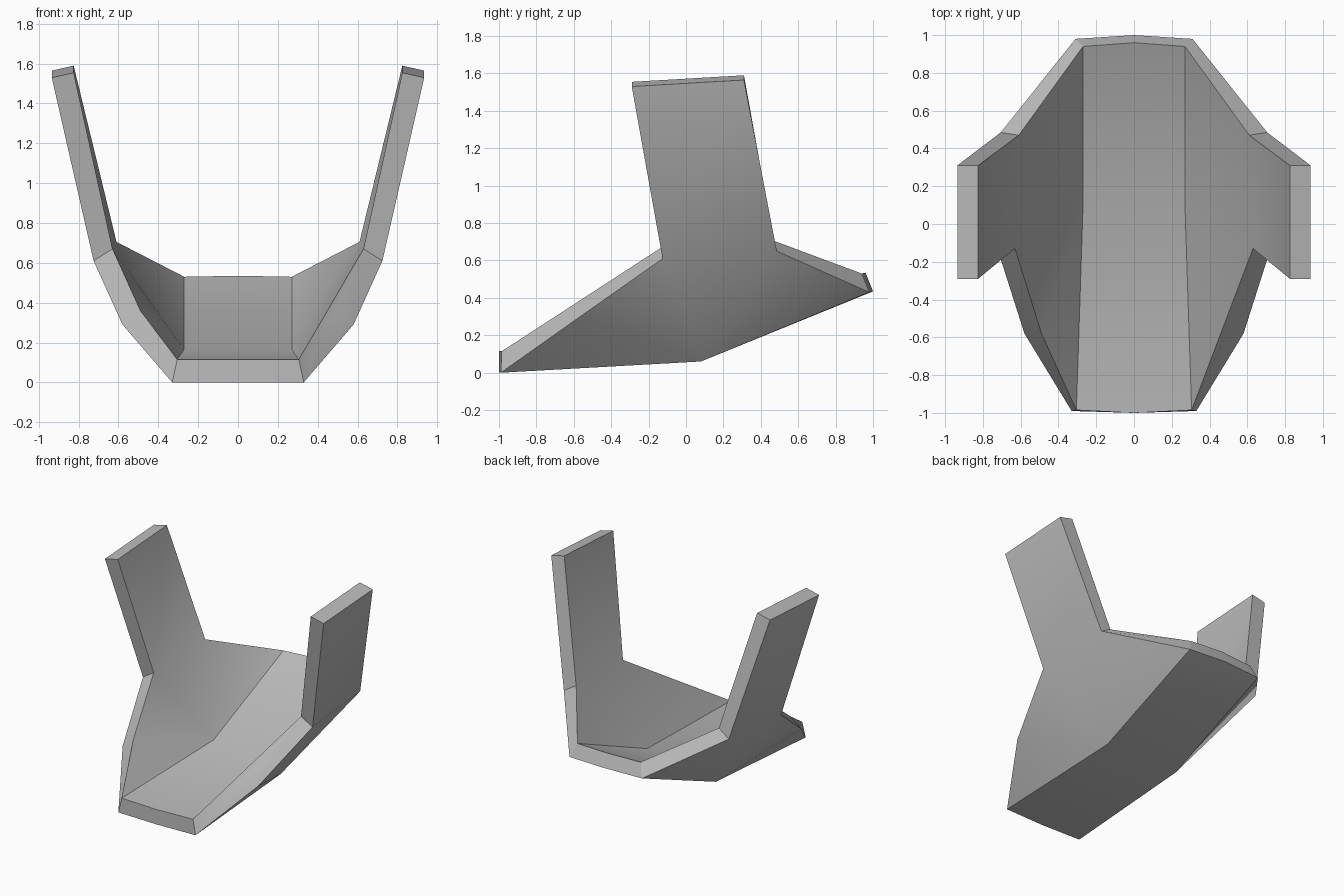
import bpy, bmesh

if "Cube" in bpy.data.objects:
    bpy.data.objects.remove(bpy.data.objects["Cube"])

grey = bpy.data.materials.new("plain_grey")
grey.diffuse_color = (0.50, 0.50, 0.50, 1)
grey.use_nodes = True
grey.node_tree.nodes["Principled BSDF"].inputs["Base Color"].default_value = grey.diffuse_color

# Right half of the shell: (outer point, inner point)
HALF = {
    "keel_front":  ((0.00, -1.00, 0.00), (0.00, -1.00, 0.115)),
    "keel_knee":   ((0.00, 0.08, 0.06), (0.00, 0.09, 0.165)),
    "keel_back":   ((0.00, 1.00, 0.435), (0.00, 0.96, 0.535)),
    "front":       ((0.33, -0.99, 0.00), (0.305, -0.985, 0.115)),
    "knee":        ((0.31, 0.08, 0.06), (0.27, 0.09, 0.165)),
    "back":        ((0.31, 0.98, 0.43), (0.27, 0.94, 0.53)),
    "side":        ((0.58, -0.58, 0.29), (0.49, -0.58, 0.36)),
    "notch":       ((0.725, -0.125, 0.61), (0.63, -0.13, 0.67)),
    "top_front":   ((0.935, -0.29, 1.53), (0.825, -0.29, 1.555)),
    "top_back":    ((0.935, 0.31, 1.565), (0.825, 0.31, 1.59)),
    "back_notch":  ((0.705, 0.485, 0.65), (0.61, 0.47, 0.705)),
}
PANELS = ["keel_front front knee keel_knee", "keel_knee knee back keel_back",
          "knee notch back_notch", "knee back_notch back",
          "notch top_front top_back back_notch"]
FOLD_KNEE = ["front side knee", "side notch knee"]
FOLD_FRONT = ["front side notch", "front notch knee"]
RIM = ("keel_front front side notch top_front top_back "
       "back_notch back keel_back").split()

bm = bmesh.new()
verts = {}


def vert(name, layer, sign):
    """Shared vertex of one half; keel points serve both halves."""
    x, y, z = HALF[name][layer]
    key = (name, layer, sign if x else 0)
    if key not in verts:
        verts[key] = bm.verts.new((x * sign, y, z))
    return verts[key]


for sign in (1, -1):
    # Outer and inner skins
    for layer in (0, 1):
        fold = FOLD_FRONT if (layer and sign > 0) else FOLD_KNEE
        for panel in PANELS + fold:
            bm.faces.new([vert(n, layer, sign) for n in panel.split()])
    # Rim joining the skins
    for a, b in zip(RIM, RIM[1:]):
        bm.faces.new([vert(a, 0, sign), vert(b, 0, sign),
                      vert(b, 1, sign), vert(a, 1, sign)])

bmesh.ops.recalc_face_normals(bm, faces=bm.faces)
mesh = bpy.data.meshes.new("curved_shell")
bm.to_mesh(mesh)
bm.free()
mesh.materials.append(grey)
shell = bpy.data.objects.new("curved_shell", mesh)
bpy.context.collection.objects.link(shell)

# Smooth the gentle bends, keep the rim and keel edges sharp
bpy.context.view_layer.objects.active = shell
shell.select_set(True)
bpy.ops.object.shade_smooth_by_angle(angle=0.52)
